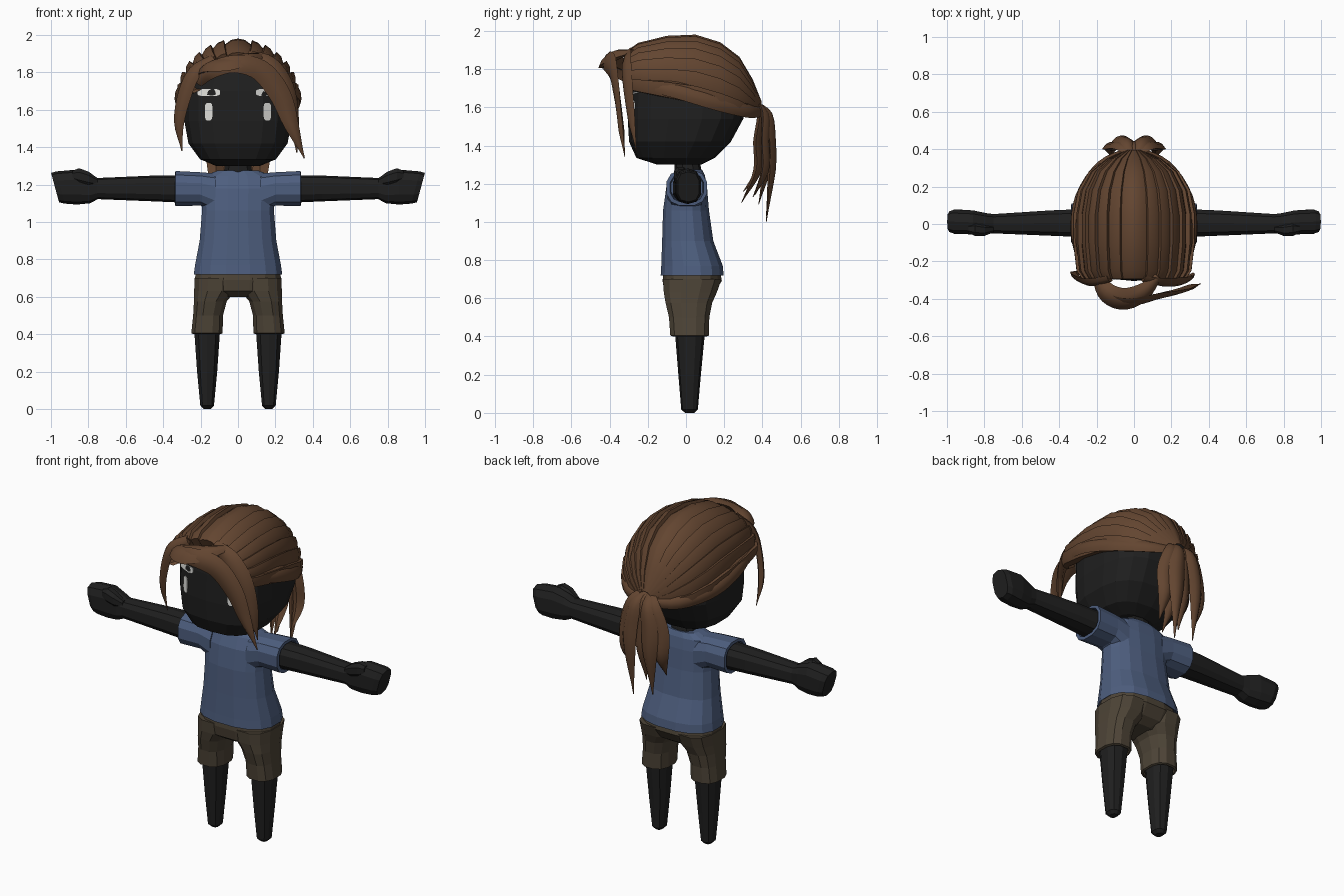
import bpy, bmesh, math
from mathutils import Vector
from mathutils.bvhtree import BVHTree

if "Cube" in bpy.data.objects:
    bpy.data.objects.remove(bpy.data.objects["Cube"])


def material(name, rgb):
    m = bpy.data.materials.new(name)
    m.diffuse_color = (*rgb, 1)
    m.use_nodes = True
    m.node_tree.nodes["Principled BSDF"].inputs["Base Color"].default_value = m.diffuse_color
    return m


SKIN = material("black skin", (0.014, 0.014, 0.014))
SHIRT = material("blue cloth", (0.075, 0.112, 0.21))
SHORTS = material("olive brown cloth", (0.075, 0.058, 0.038))
HAIR = material("brown hair", (0.125, 0.06, 0.03))
WHITE = material("off white", (0.75, 0.75, 0.72))


def finish(name, verts, faces, mat, smooth=False):
    bm = bmesh.new()
    vs = [bm.verts.new(v) for v in verts]
    for f in faces:
        bm.faces.new([vs[i] for i in f])
    bmesh.ops.recalc_face_normals(bm, faces=bm.faces)
    me = bpy.data.meshes.new(name)
    bm.to_mesh(me)
    bm.free()
    me.materials.append(mat)
    ob = bpy.data.objects.new(name, me)
    bpy.context.collection.objects.link(ob)
    if smooth:
        bpy.ops.object.select_all(action='DESELECT')
        ob.select_set(True)
        bpy.context.view_layer.objects.active = ob
        bpy.ops.object.shade_smooth_by_angle(angle=math.radians(35))
    return ob


def skin_rings(name, rings, mat, smooth=False, caps=True):
    """Join equal-length closed rings into a tube."""
    n = len(rings[0])
    verts = [p for r in rings for p in r]
    faces = [(k * n + i, k * n + (i + 1) % n, (k + 1) * n + (i + 1) % n, (k + 1) * n + i)
             for k in range(len(rings) - 1) for i in range(n)]
    if caps:
        faces += [tuple(range(n)), tuple(range(len(verts) - n, len(verts)))]
    return finish(name, verts, faces, mat, smooth)


def oval(n, e):
    for i in range(n):
        a = 2 * math.pi * (i + 0.5) / n
        c, s = math.cos(a), math.sin(a)
        yield math.copysign(abs(c) ** (2 / e), c), math.copysign(abs(s) ** (2 / e), s)


def loft_z(name, rows, mat, n=14, e=2.5):
    """Rows: z, x centre, x radius, front y, back y."""
    return skin_rings(name, [[(cx + rx * u, (f + b) / 2 + (b - f) / 2 * v, z) for u, v in oval(n, e)]
                             for z, cx, rx, f, b in rows], mat)


def loft_x(name, rows, mat, side, n=10, e=2.5, skew=0):
    """Rows: x, low z, high z, front y, back y."""
    rings = []
    for x, lo, hi, f, b in rows:
        k = skew if x > 0.9 else 0
        rings.append([(side * (x + k * (hi - lo) / 2 * v), (f + b) / 2 + (b - f) / 2 * u,
                       (lo + hi) / 2 + (hi - lo) / 2 * v) for u, v in oval(n, e)])
    return skin_rings(name, rings, mat)


# Head and neck
head = loft_z("head", [
    (1.30, 0, .12, -.15, .08), (1.335, 0, .205, -.26, .15), (1.42, 0, .268, -.298, .235),
    (1.54, 0, .29, -.305, .30), (1.70, 0, .29, -.30, .305), (1.80, 0, .265, -.285, .26),
    (1.87, 0, .19, -.25, .19), (1.91, 0, .08, -.12, .1)], SKIN, 18, 2.8)
loft_z("neck", [(1.2, 0, .085, -.06, .09), (1.34, 0, .07, -.06, .07)], SKIN, 10)

# Eyes and brows wrapped onto the face
tree = BVHTree.FromPolygons([v.co for v in head.data.vertices],
                            [tuple(p.vertices) for p in head.data.polygons])


def face_plate(name, cx, cz, w, h):
    outline = [(cx + w * u, cz + h * v) for u, v in oval(12, 3.5)]
    ys = {p: tree.ray_cast(Vector((p[0], -2, p[1])), Vector((0, 1, 0)))[0].y for p in outline}
    skin_rings(name, [[(x, ys[x, z] + d, z) for x, z in outline] for d in (.003, -.006)], WHITE)


for s in (-1, 1):
    face_plate("eye", s * .157, 1.59, .021, .048)
    face_plate("brow", s * .157, 1.692, .062, .02)

# Shirt body
loft_z("shirt", [
    (.735, 0, .22, -.11, .18), (.72, 0, .24, -.135, .20), (.77, 0, .233, -.132, .195),
    (.90, 0, .208, -.127, .145), (1.06, 0, .195, -.122, .122), (1.18, 0, .205, -.105, .112),
    (1.245, 0, .19, -.075, .10), (1.275, 0, .11, -.055, .085)], SHIRT, 16)

# Shorts hips
loft_z("shorts_hips", [
    (.60, 0, .12, -.07, .10), (.63, 0, .225, -.115, .15), (.69, 0, .235, -.125, .19),
    (.75, 0, .225, -.12, .18)], SHORTS, 16)

# Mirrored limbs and clothing
for s in (-1, 1):
    loft_x("sleeve", [
        (.12, 1.04, 1.262, -.10, .105), (.20, 1.085, 1.268, -.10, .105),
        (.335, 1.082, 1.275, -.105, .112), (.337, 1.10, 1.258, -.085, .095),
        (.29, 1.11, 1.25, -.08, .09)], SHIRT, s, 12)
    loft_x("arm", [
        (.22, 1.10, 1.25, -.075, .085), (.45, 1.11, 1.248, -.065, .075),
        (.75, 1.122, 1.235, -.052, .055), (.79, 1.10, 1.255, -.055, .06),
        (.86, 1.093, 1.28, -.058, .075), (.95, 1.098, 1.27, -.055, .08),
        (.978, 1.105, 1.262, -.045, .07)], SKIN, s, 10, 2.8, .27)
    loft_x("thumb", [
        (.75, 1.19, 1.235, -.045, -.01), (.80, 1.19, 1.272, -.066, .0),
        (.85, 1.20, 1.29, -.066, .01), (.885, 1.22, 1.275, -.05, .0)], SKIN, s, 8)
    loft_z("shorts_leg", [
        (.43, s * .165, .07, -.06, .10), (.40, s * .165, .075, -.07, .11),
        (.405, s * .166, .086, -.085, .122), (.50, s * .16, .082, -.092, .125),
        (.575, s * .148, .09, -.11, .14), (.63, s * .125, .112, -.12, .165),
        (.70, s * .12, .117, -.125, .19)], SHORTS, 12)
    loft_z("leg", [
        (0, s * .165, .02, -.005, .045), (.018, s * .165, .038, -.025, .062),
        (.2, s * .165, .056, -.04, .078), (.45, s * .165, .074, -.06, .102)], SKIN, 10)

# Swept-back hair cap with stepped strands: y, half width, lower edge, top
STATIONS = [(-.262, .23, 1.71, 1.83), (-.295, .275, 1.69, 1.90), (-.25, .305, 1.68, 1.93),
            (-.1, .322, 1.65, 1.965), (.05, .322, 1.62, 1.97), (.18, .297, 1.585, 1.93),
            (.28, .24, 1.56, 1.855), (.35, .15, 1.55, 1.74), (.395, .05, 1.56, 1.63)]
STRANDS = 14
columns = [(0, .84)]
for i in range(STRANDS):
    steps = (1.03, 1.015, .965) if i >= STRANDS // 2 else (.965, 1.015, 1.03)
    columns += [((i + f) / STRANDS, k) for f, k in zip((.02, .5, .98), steps)]
columns.append((1, .84))
verts, faces, m = [], [], len(columns)
for y, rx, lo, hi in STATIONS:
    for t, k in columns:
        a = math.pi * t
        verts.append((-rx * k * math.cos(a), y, lo + (hi - lo) * k * math.sin(a) ** .9))
for r in range(len(STATIONS) - 1):
    faces += [(r * m + c, r * m + c + 1, r * m + m + c + 1, r * m + m + c) for c in range(m - 1)]
finish("hair_cap", verts, faces, HAIR, True)


def lock(name, pts, out, thick=.018, sub=4):
    """Tapered lens-shaped lock along a smooth path of x, y, z, half width."""
    P = [Vector(p) for p in pts]
    P = [2 * P[0] - P[1]] + P + [2 * P[-1] - P[-2]]
    path = []
    for i in range(1, len(P) - 2):
        a, b, c, d = P[i - 1:i + 3]
        for j in range(sub + (i == len(P) - 3)):
            t = j / sub
            path.append(.5 * (2 * b + (c - a) * t + (2 * a - 5 * b + 4 * c - d) * t * t
                              + (3 * b - a - 3 * c + d) * t ** 3))
    rings = []
    for i, p in enumerate(path):
        tangent = (path[min(i + 1, len(path) - 1)] - path[max(i - 1, 0)]).to_3d()
        side = tangent.cross(Vector(out)).normalized()
        up = side.cross(tangent).normalized()
        w = max(p[3], .003)
        h = min(thick, w * .6)
        rings.append([p.to_3d() + side * w * u + up * h * v
                      for u, v in ((1, 0), (.5, .8), (0, 1), (-.5, .8), (-1, 0), (0, -.7))])
    return skin_rings(name, rings, HAIR, True)


# Fringe: wide sweep, rolled lift, and side locks
front = (0, -1, .35)
lock("fringe_sweep", [(-.21, -.30, 1.75, .03), (-.14, -.38, 1.81, .045), (-.02, -.415, 1.845, .05),
                      (.12, -.385, 1.81, .06), (.225, -.36, 1.68, .058), (.285, -.34, 1.52, .04),
                      (.355, -.32, 1.34, 0)], front)
lock("fringe_roll", [(-.20, -.28, 1.79, .03), (-.14, -.37, 1.83, .06), (-.05, -.40, 1.845, .068),
                     (.05, -.36, 1.87, .05), (.13, -.28, 1.89, .02)], (0, -.6, 1), .03)
lock("fringe_right", [(.05, -.29, 1.89, .03), (.17, -.31, 1.84, .05), (.255, -.305, 1.72, .05),
                      (.295, -.285, 1.55, .035), (.315, -.26, 1.37, 0)], (.5, -1, .2))
lock("fringe_left", [(-.13, -.29, 1.87, .03), (-.23, -.31, 1.80, .04), (-.285, -.295, 1.68, .042),
                     (-.315, -.27, 1.53, .03), (-.30, -.25, 1.38, 0)], (-.5, -1, .2))

# Swept temple strands from brow to gather
for s in (-1, 1):
    lock("temple_strand", [(s * .27, -.25, 1.73, .035), (s * .318, -.05, 1.69, .045),
                           (s * .295, .15, 1.63, .045), (s * .18, .32, 1.585, .04),
                           (s * .02, .395, 1.58, .03)], (s, .3, .2))

# Ponytail: mid x, mid y, tip x, tip y, tip z
for xm, ym, xt, yt, zt in [(-.115, .41, -.12, .36, 1.14), (-.065, .445, -.07, .42, 1.03),
                           (0, .415, 0, .38, 1.09), (.065, .445, .06, .42, 1.0),
                           (.115, .41, .11, .35, 1.13), (-.035, .375, -.05, .30, 1.16),
                           (.035, .37, .04, .29, 1.10)]:
    lock("ponytail_lock", [(xm * .1, .36, 1.61, .03), (xm * .6, (ym + .41) / 2, 1.56, .042),
                           (xm, ym, 1.42, .052), (xm * 1.05, ym, 1.27, .042),
                           (xt, yt, zt, 0)], (xm * 2, 1, 0), .026)
